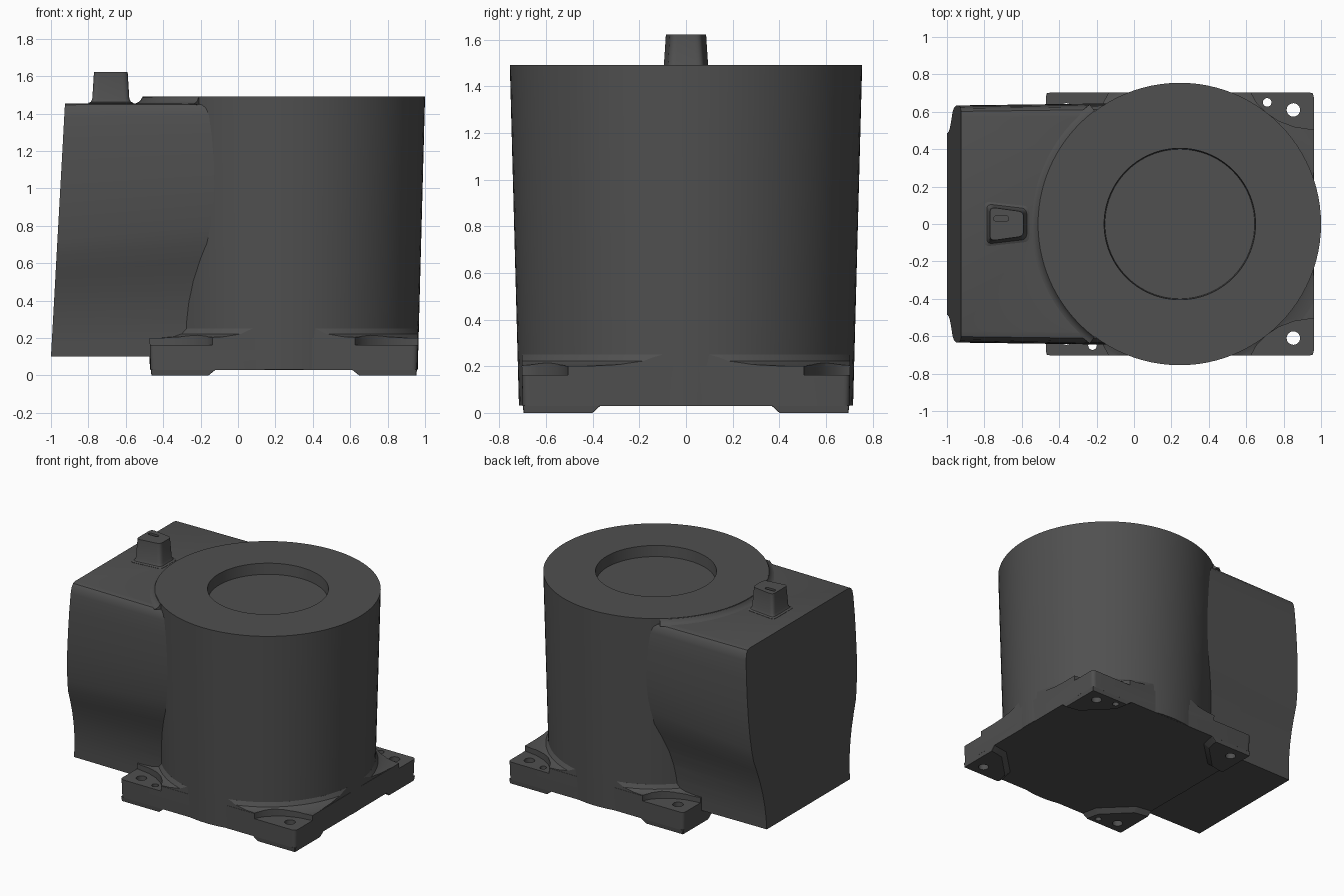
import bpy, bmesh
from math import sin, cos, pi, radians

if "Cube" in bpy.data.objects:
    bpy.data.objects.remove(bpy.data.objects["Cube"])

CX = 0.245          # axis of the drum and centre of the base plate
MAT = bpy.data.materials.new("dark_grey")
MAT.diffuse_color = (0.08, 0.08, 0.08, 1)
MAT.use_nodes = True
MAT.node_tree.nodes["Principled BSDF"].inputs["Base Color"].default_value = MAT.diffuse_color


def finish(name, bm, angle=30):
    bmesh.ops.remove_doubles(bm, verts=bm.verts, dist=1e-5)
    bmesh.ops.recalc_face_normals(bm, faces=bm.faces)
    me = bpy.data.meshes.new(name)
    bm.to_mesh(me)
    bm.free()
    me.materials.append(MAT)
    ob = bpy.data.objects.new(name, me)
    bpy.context.collection.objects.link(ob)
    smooth(ob, angle)
    return ob


def smooth(ob, angle=30):
    bpy.ops.object.select_all(action='DESELECT')
    ob.select_set(True)
    bpy.context.view_layer.objects.active = ob
    bpy.ops.object.shade_smooth_by_angle(angle=radians(angle))


def loft(name, rings):
    """Skin equal-length closed rings and cap both ends."""
    bm = bmesh.new()
    vs = [[bm.verts.new(p) for p in r] for r in rings]
    n = len(vs[0])
    for a, b in zip(vs, vs[1:]):
        for i in range(n):
            j = (i + 1) % n
            bm.faces.new((a[i], a[j], b[j], b[i]))
    bm.faces.new(vs[0])
    bm.faces.new(vs[-1])
    return finish(name, bm)


def prism(name, low, high, z0, z1):
    return loft(name, [[(x, y, z0) for x, y in low], [(x, y, z1) for x, y in high]])


def lathe(name, prof, n=96, closed=False):
    """Revolve (radius, z) points about the drum axis."""
    bm = bmesh.new()
    vs = [bm.verts.new((CX + r, 0, z)) for r, z in prof]
    es = [bm.edges.new(p) for p in zip(vs, vs[1:])]
    if closed:
        es.append(bm.edges.new((vs[-1], vs[0])))
    bmesh.ops.spin(bm, geom=vs + es, cent=(CX, 0, 0), axis=(0, 0, 1),
                   angle=2 * pi, steps=n)
    return finish(name, bm)


def cut(ob, tools, op='DIFFERENCE'):
    for t in tools:
        t.hide_render = True
        m = ob.modifiers.new("cut", 'BOOLEAN')
        m.operation, m.object, m.solver = op, t, 'EXACT'
        bpy.context.view_layer.objects.active = ob
        bpy.ops.object.modifier_apply(modifier=m.name)
    smooth(ob)


def circle(x, y, r, n=24):
    return [(x + r * cos(2 * pi * i / n), y + r * sin(2 * pi * i / n)) for i in range(n)]


def rounded(pts, r, k=5):
    """Round the corners of a polygon with quadratic curves."""
    out = []
    for i, (x, y) in enumerate(pts):
        ends = []
        for qx, qy in (pts[i - 1], pts[(i + 1) % len(pts)]):
            d = ((qx - x) ** 2 + (qy - y) ** 2) ** 0.5
            ends.append((x + (qx - x) * r / d, y + (qy - y) * r / d))
        (ax, ay), (bx, by) = ends
        for s in range(k + 1):
            t = s / k
            out.append(((1 - t) ** 2 * ax + 2 * t * (1 - t) * x + t * t * bx,
                        (1 - t) ** 2 * ay + 2 * t * (1 - t) * y + t * t * by))
    return out


def rect(hx, hy, r=0.03):
    return rounded([(CX + a * hx, b * hy) for a, b in ((-1, -1), (1, -1), (1, 1), (-1, 1))], r)


def corner(sx, sy, pts):
    """Place corner-relative inward offsets at a plate corner."""
    return [(CX + sx * (0.712 - u), sy * (0.70 - v)) for u, v in pts]


# tapered drum with a round recess in its top
drum = lathe("drum", [(0, .031), (.716, .031), (.755, 1.49), (.405, 1.49), (.40, 1.41), (0, 1.41)])

# base plate and the blend between plate and drum
plate = prism("base_plate", rect(.712, .70), rect(.718, .704), .03, .20)
blend = lathe("drum_base_blend", [(.69, .18), (.83, .18), (.83, .20), (.77, .207),
                                  (.738, .222), (.722, .25), (.69, .25)], closed=True)
limit = prism("limit_helper", rect(.715, .702), rect(.715, .702), 0, .4)
cut(blend, [limit], 'INTERSECT')

# corner feet, pockets and bolt holes
pockets, holes = [], []
for sx in (-1, 1):
    for sy in (-1, 1):
        foot_low = rounded([(.004, .004), (.31, .004), (.29, .10), (.11, .28), (.004, .30)], .003, 1)
        foot_high = rounded([(0, 0), (.35, 0), (.325, .12), (.125, .315), (0, .335)], .003, 1)
        prism("foot", corner(sx, sy, foot_low), corner(sx, sy, foot_high), 0, .032)
        arc = [(-.1, -.1), (.335, -.1), (.33, 0), (.30, .055), (.25, .105), (.18, .15),
               (.10, .18), (0, .195), (-.1, .195)]
        pockets.append(prism("pocket_cutter", corner(sx, sy, arc), corner(sx, sy, arc), .162, .4))
        spots = [(.105, .09, .036)] + ([(.245, .05, .023)] if sx == sy else [])
        for u, v, r in spots:
            c = circle(*corner(sx, sy, [(u, v)])[0], r)
            holes.append(prism("hole_cutter", c, c, -.1, .4))
cut(plate, pockets + holes)
cut(blend, pockets)
for ob in [o for o in bpy.data.objects if o.name.startswith("foot")]:
    cut(ob, holes)

# side housing: flared section swept from the slanted end into the drum
half = [(.485, .10), (.487, .18), (.495, .27), (.512, .37), (.535, .46), (.565, .55), (.598, .64),
        (.612, .72), (.624, .82), (.632, .95), (.634, 1.1), (.632, 1.25), (.626, 1.38),
        (.618, 1.425), (.602, 1.447), (.575, 1.455)]


def section(x, slant, wide, lift):
    s = []
    for y, z in half:
        w = 1 - abs(z - .7775) / .6775
        s.append((x + slant * (z - .1) / 1.355, y * wide, z + lift * w))
    return s + [(a, -b, c) for a, b, c in reversed(s)]


housing = loft("side_housing", [section(-1, .075, 1, 0), section(.1, 0, 1.022, .11)])
core = prism("core_helper", circle(CX, 0, .6, 64), circle(CX, 0, .6, 64), 0, 2)
cut(housing, [core])

# soft collar where the housing roof meets the drum
roof_prof = [(.73, 1.44), (.80, 1.452), (.785, 1.457), (.768, 1.468), (.758, 1.487), (.73, 1.487)]
loft("roof_blend", [[(CX - r * cos(a), r * sin(a), z) for r, z in roof_prof]
                    for a in [radians(-53 + 106 * i / 32) for i in range(33)]])

# knob on the roof with a flared foot and a slot in its top


def knob_ring(g):
    return rounded([(-.77 - g, -.09 - g), (-.59 + g, -.065 - g),
                    (-.59 + g, .065 + g), (-.77 - g, .09 + g)], .03)


knob = loft("roof_knob", [[(x, y, z) for x, y in knob_ring(g)] for g, z in
                          ((.03, 1.45), (.03, 1.457), (.017, 1.463), (.009, 1.48), (0, 1.622))])
slot = rounded([(-.75, .016), (-.67, .016), (-.67, .042), (-.75, .042)], .012)
cut(knob, [prism("slot_cutter", slot, slot, 1.605, 1.7)])

# remove the helpers once applied
for ob in [o for o in bpy.data.objects if "cutter" in o.name or "helper" in o.name]:
    bpy.data.objects.remove(ob)
